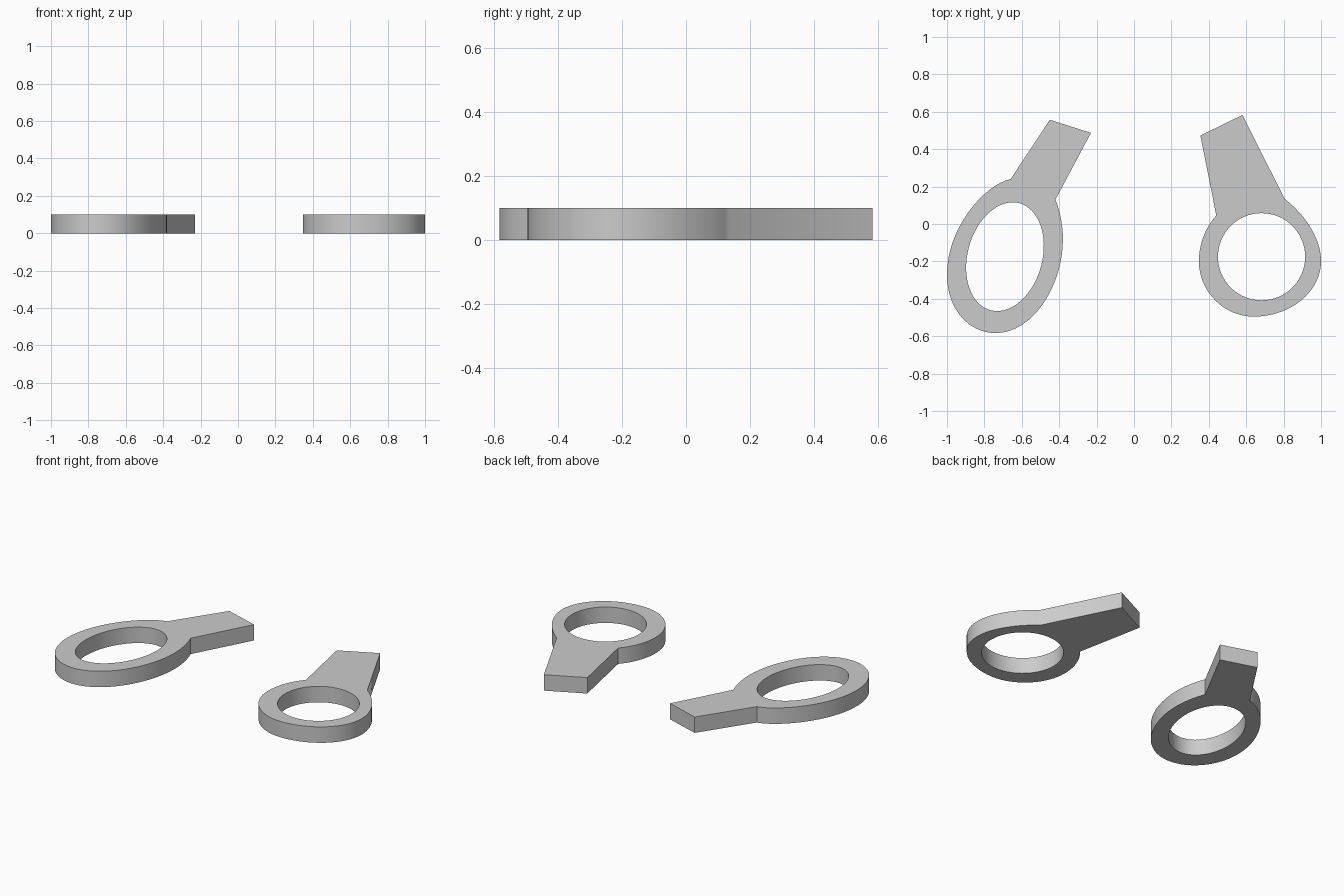
import bpy
from math import radians

if "Cube" in bpy.data.objects:
    bpy.data.objects.remove(bpy.data.objects["Cube"])

THICKNESS = 0.10
KAPPA = 0.5523

grey = bpy.data.materials.new("plain_grey")
grey.use_nodes = True
colour = (0.6, 0.6, 0.6, 1)
grey.diffuse_color = colour
grey.node_tree.nodes["Principled BSDF"].inputs["Base Color"].default_value = colour


def add_loop(curve, knots):
    """Closed Bezier loop; each knot is (point, handle in, handle out), handles as offsets."""
    spline = curve.splines.new('BEZIER')
    spline.bezier_points.add(len(knots) - 1)
    spline.use_cyclic_u = True
    for bp, (p, h_in, h_out) in zip(spline.bezier_points, knots):
        bp.handle_left_type = bp.handle_right_type = 'FREE'
        bp.co = (*p, 0)
        bp.handle_left = (p[0] + h_in[0], p[1] + h_in[1], 0)
        bp.handle_right = (p[0] + h_out[0], p[1] + h_out[1], 0)


def ellipse_knots(centre, u, v):
    """Ellipse from its centre and two conjugate half-axes."""
    knots = []
    for a, t in ((u, v), (v, (-u[0], -u[1])),
                 ((-u[0], -u[1]), (-v[0], -v[1])), ((-v[0], -v[1]), u)):
        h = (t[0] * KAPPA, t[1] * KAPPA)
        knots.append(((centre[0] + a[0], centre[1] + a[1]), (-h[0], -h[1]), h))
    return knots


def straight(p, q):
    """Handle offset along the straight edge from p towards q."""
    return ((q[0] - p[0]) / 3, (q[1] - p[1]) / 3)


def ring_with_tab(name, start, start_out, arcs, end, end_in, tab, hole):
    """Flat plate: a curved ring outline closed by a two-corner tab, with a hole."""
    a, b = tab
    outline = [(start, straight(start, b), start_out), *arcs,
               (end, end_in, straight(end, a)),
               (a, straight(a, end), straight(a, b)),
               (b, straight(b, a), straight(b, start))]
    curve = bpy.data.curves.new(name, 'CURVE')
    curve.dimensions = '2D'
    curve.fill_mode = 'BOTH'
    curve.resolution_u = 16
    curve.extrude = THICKNESS / 2
    add_loop(curve, outline)
    add_loop(curve, hole)
    curve.materials.append(grey)
    obj = bpy.data.objects.new(name, curve)
    obj.location.z = THICKNESS / 2
    bpy.context.collection.objects.link(obj)

    # Turn into a welded mesh with crisp rims
    bpy.ops.object.select_all(action='DESELECT')
    obj.select_set(True)
    bpy.context.view_layer.objects.active = obj
    bpy.ops.object.convert(target='MESH')
    bpy.ops.object.mode_set(mode='EDIT')
    bpy.ops.mesh.select_all(action='SELECT')
    bpy.ops.mesh.remove_doubles(threshold=0.0001)
    bpy.ops.mesh.dissolve_limited(angle_limit=radians(0.1))
    bpy.ops.mesh.normals_make_consistent(inside=False)
    bpy.ops.object.mode_set(mode='OBJECT')
    bpy.ops.object.shade_smooth_by_angle(angle=radians(30))


# Slanted oval ring with its tab, on the model's right
ring_with_tab(
    "oval_ring_plate",
    (-0.66, 0.24), (-0.14, -0.03),
    [((-1.0, -0.27), (0, 0.25), (0, -0.19)),
     ((-0.74, -0.583), (-0.14, 0), (0.20, 0)),
     ((-0.38, -0.08), (0, -0.25), (0, 0.08))],
    (-0.42, 0.13), (0.02, -0.05),
    ((-0.23, 0.487), (-0.45, 0.557)),
    ellipse_knots((-0.69, -0.175), (0.0555, 0.29), (0.20, -0.02)))

# Round ring with its wider tab, on the model's left
ring_with_tab(
    "round_ring_plate",
    (0.44, 0.045), (-0.06, -0.065),
    [((0.347, -0.20), (0, 0.09), (0, -0.16)),
     ((0.64, -0.495), (-0.16, 0), (0.20, 0)),
     ((1.0, -0.20), (0, -0.16), (0, 0.14))],
    (0.805, 0.135), (0.09, -0.07),
    ((0.58, 0.583), (0.355, 0.473)),
    ellipse_knots((0.682, -0.175), (0.233, 0), (0, 0.233)))
